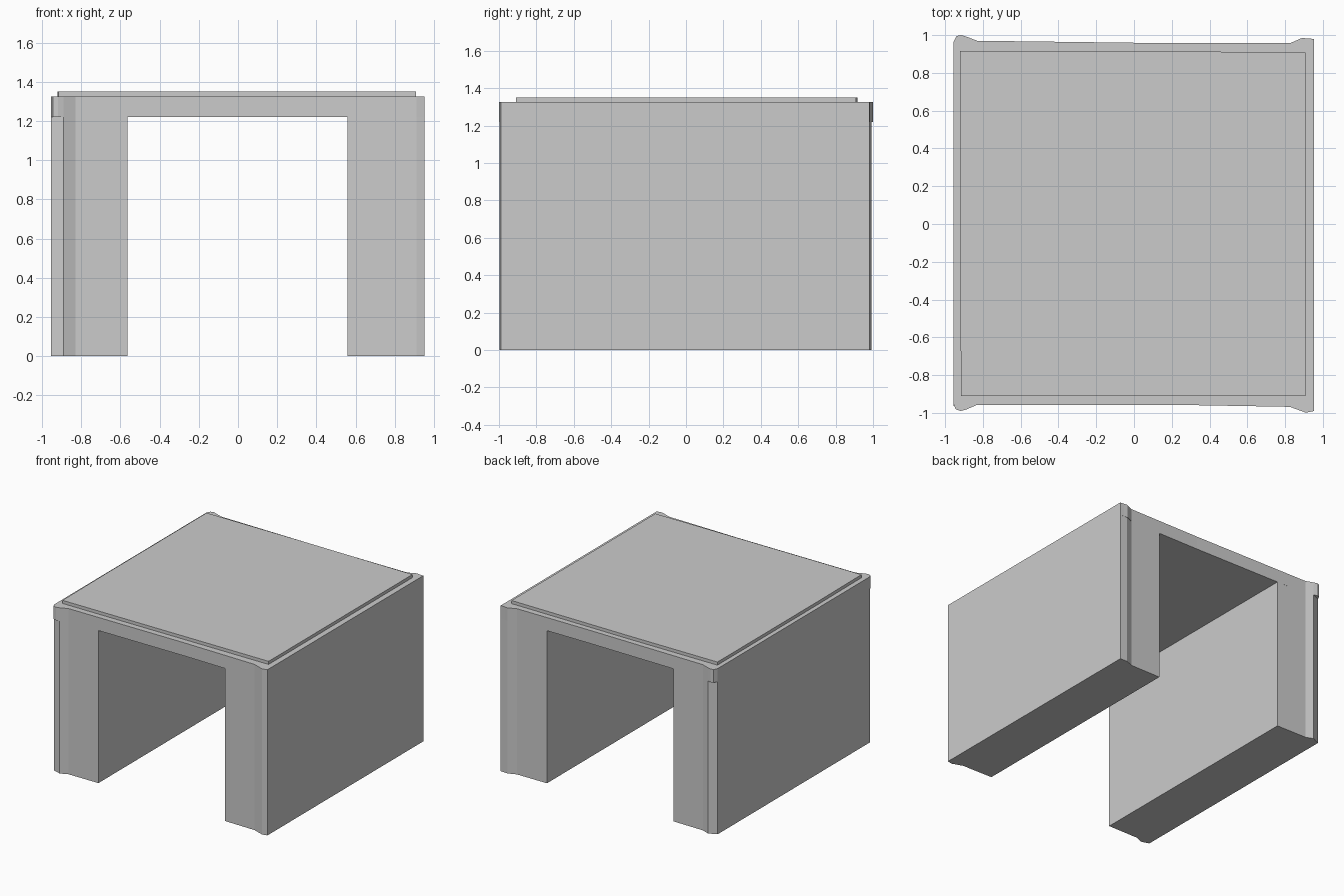
import bpy, bmesh


def prism(name, outline, z0, z1):
    """Extrude a counter-clockwise xy outline from z0 to z1."""
    bm = bmesh.new()
    low = [bm.verts.new((x, y, z0)) for x, y in outline]
    high = [bm.verts.new((x, y, z1)) for x, y in outline]
    n = len(outline)
    bm.faces.new(low[::-1])
    bm.faces.new(high)
    for i in range(n):
        j = (i + 1) % n
        bm.faces.new((low[i], low[j], high[j], high[i]))
    bmesh.ops.recalc_face_normals(bm, faces=bm.faces[:])
    mesh = bpy.data.meshes.new(name)
    bm.to_mesh(mesh)
    bm.free()
    obj = bpy.data.objects.new(name, mesh)
    bpy.context.collection.objects.link(obj)
    return obj


LEG_TOP, SLAB_TOP, PLATE_TOP = 1.22, 1.325, 1.35

# Side legs with flared corners, chamfered on the left
prism("left_leg", [(-0.565, 0.966), (-0.83, 0.97), (-0.89, 0.993), (-0.955, 0.963),
                   (-0.955, -0.963), (-0.89, -0.983), (-0.83, -0.957),
                   (-0.565, -0.957)], 0, LEG_TOP)
prism("right_leg", [(0.56, -0.963), (0.825, -0.968), (0.91, -0.998), (0.953, -0.99),
                    (0.953, 0.98), (0.89, 0.982), (0.825, 0.957),
                    (0.56, 0.957)], 0, LEG_TOP)

# Slab with rounded, flared corners
prism("slab", [(-0.955, -0.955), (-0.945, -0.98), (-0.918, -0.99), (-0.89, -0.983),
               (-0.83, -0.957), (0.2, -0.957), (0.825, -0.968), (0.91, -0.999),
               (0.953, -0.99), (0.953, 0.98), (0.92, 0.982), (0.89, 0.985),
               (0.825, 0.957), (0.2, 0.957), (-0.83, 0.97), (-0.89, 0.993),
               (-0.915, 1.0), (-0.94, 0.995), (-0.955, 0.965)], LEG_TOP, SLAB_TOP)

# Thin raised plate on the top
prism("top_plate", [(-0.915, -0.91), (0.908, -0.91), (0.908, 0.908),
                    (-0.12, 0.917), (-0.92, 0.917), (-0.92, -0.37)],
      SLAB_TOP, PLATE_TOP)
